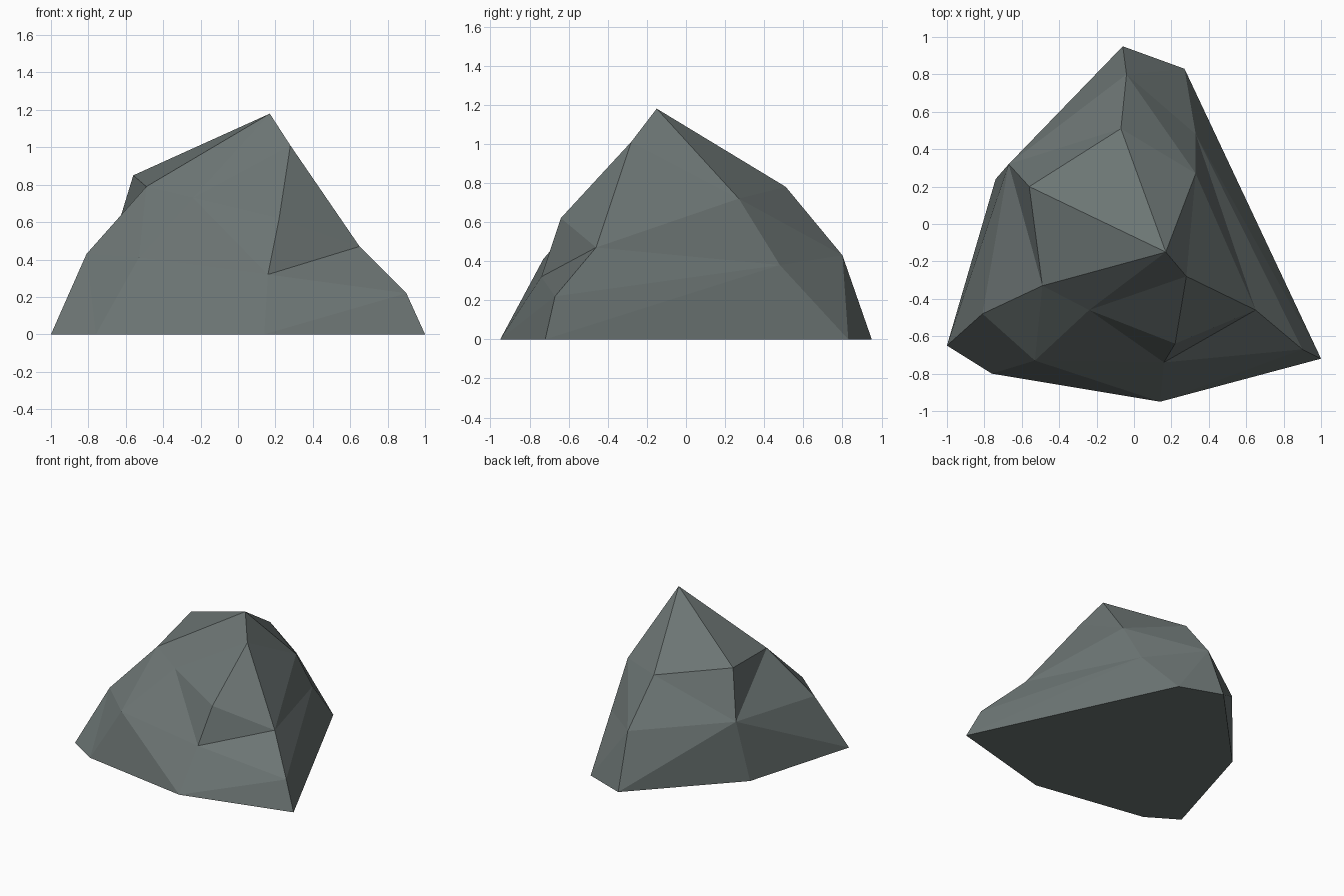
import bpy
import bmesh

default_cube = bpy.data.objects.get("Cube")
if default_cube:
    bpy.data.objects.remove(default_cube, do_unlink=True)

# Corners of the boulder: lower case on the ground, upper case above it
corners = {
    "a": (-1, -.65, 0), "b": (-.76, -.8, 0), "c": (.14, -.95, 0),
    "d": (1, -.72, 0), "e": (.27, .83, 0), "f": (-.06, .95, 0),
    "g": (-.74, .24, 0),
    "T": (.17, -.15, 1.18), "A": (-.56, .2, .85), "B": (-.49, -.33, .79),
    "C": (-.81, -.48, .43), "D": (-.67, .32, .49), "E": (-.07, .51, .78),
    "F": (-.04, .8, .43), "G": (.33, .27, .72), "H": (.28, -.28, 1.01),
    "I": (.65, -.46, .47), "J": (.9, -.67, .22), "K": (.16, -.74, .32),
    "L": (.22, -.64, .62), "M": (-.24, -.46, .73), "N": (-.53, -.73, .41),
    "P": (.33, .48, .38),
}

bm = bmesh.new()
vert = {name: bm.verts.new(co) for name, co in corners.items()}


def fan(hub, rim):
    """Facets spreading from one corner to each pair of neighbours on its rim."""
    for p, q in zip(rim, rim[1:]):
        bm.faces.new((vert[hub], vert[p], vert[q]))


# Peak, left shoulder, rear flank and front notch
fan("T", "ABMHGEA")
fan("D", "AEFfgaCBA")
fan("P", "GIJdeFG")
fan("K", "LIJcNML")

# Facets filling in between them
fan("L", "MHI")
fan("C", "abNB")
for hub, rim in ("G", "HI"), ("G", "FE"), ("c", "Nb"), ("c", "Jd"), ("F", "ef"), ("N", "BM"):
    fan(hub, rim)

# Flat underside
bm.faces.new([vert[name] for name in "gfedcba"])
bmesh.ops.recalc_face_normals(bm, faces=bm.faces[:])

mesh = bpy.data.meshes.new("boulder")
bm.to_mesh(mesh)
bm.free()
boulder = bpy.data.objects.new("boulder", mesh)
bpy.context.collection.objects.link(boulder)

# Single stone colour
stone = bpy.data.materials.new("grey_stone")
stone.use_nodes = True
colour = (.15, .178, .174, 1)
stone.diffuse_color = colour
shader = next(n for n in stone.node_tree.nodes if n.type == "BSDF_PRINCIPLED")
shader.inputs["Base Color"].default_value = colour
shader.inputs["Roughness"].default_value = .9
mesh.materials.append(stone)
